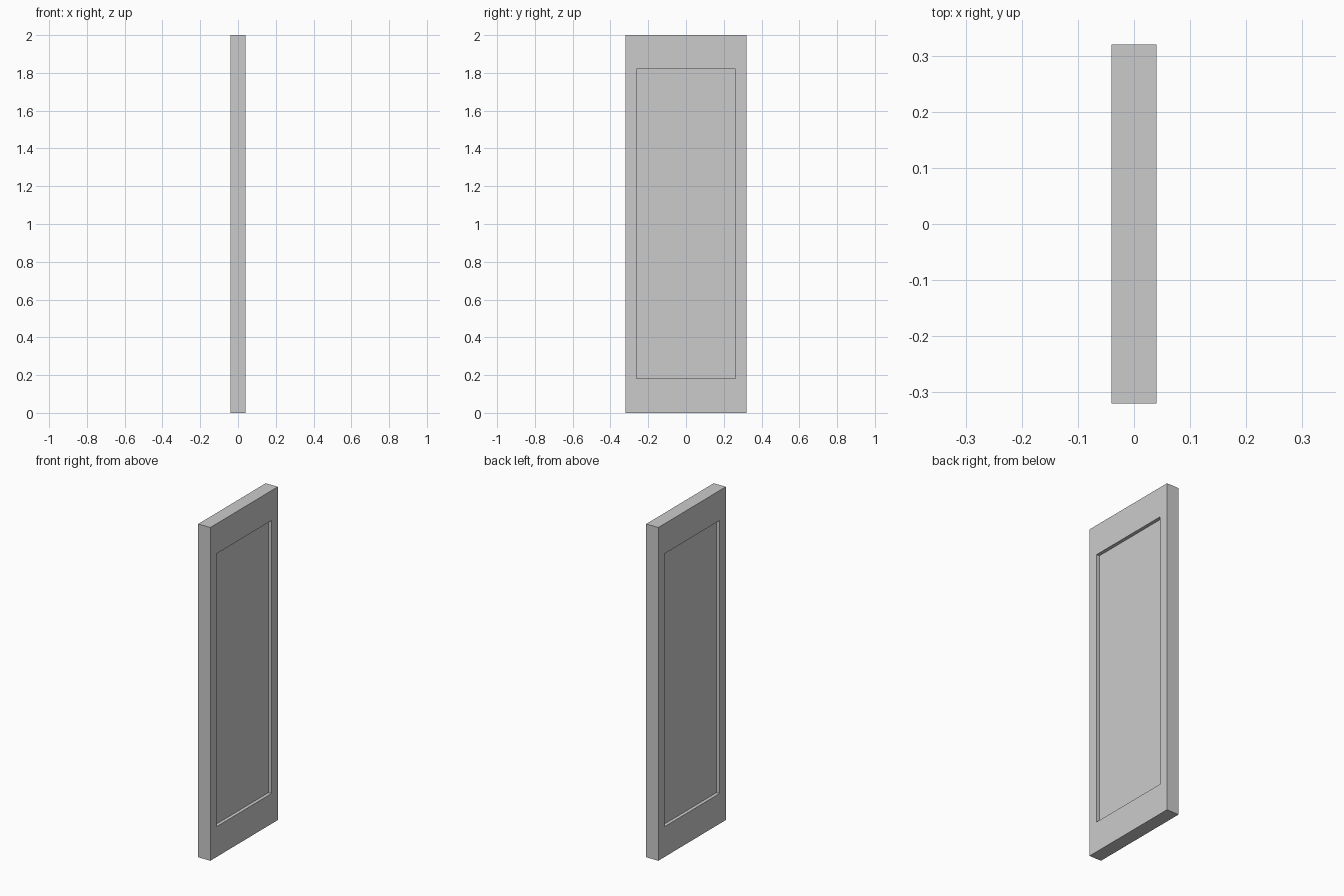
import bpy, bmesh

if "Cube" in bpy.data.objects:
    bpy.data.objects.remove(bpy.data.objects["Cube"])

HALF_X, HALF_Y, HEIGHT = 0.04, 0.32, 2.0
OPEN_Y, OPEN_Z0, OPEN_Z1 = 0.261, 0.182, 1.82
DEPTH = 0.02

# Door slab
bm = bmesh.new()
bmesh.ops.create_cube(bm, size=1)
for v in bm.verts:
    v.co.x *= 2 * HALF_X
    v.co.y *= 2 * HALF_Y
    v.co.z = (v.co.z + 0.5) * HEIGHT

# Recessed panel on both broad faces
for face in [f for f in bm.faces if abs(f.normal.x) > 0.9]:
    side = 1 if face.normal.x > 0 else -1
    bmesh.ops.inset_individual(bm, faces=[face], thickness=0.05)
    for v in face.verts:
        v.co.y = OPEN_Y if v.co.y > 0 else -OPEN_Y
        v.co.z = OPEN_Z1 if v.co.z > HEIGHT / 2 else OPEN_Z0
    panel = bmesh.ops.extrude_discrete_faces(bm, faces=[face])["faces"][0]
    for v in panel.verts:
        v.co.x -= side * DEPTH

bmesh.ops.recalc_face_normals(bm, faces=bm.faces[:])
mesh = bpy.data.meshes.new("door_panel")
bm.to_mesh(mesh)
bm.free()
bpy.context.collection.objects.link(bpy.data.objects.new("door_panel", mesh))
